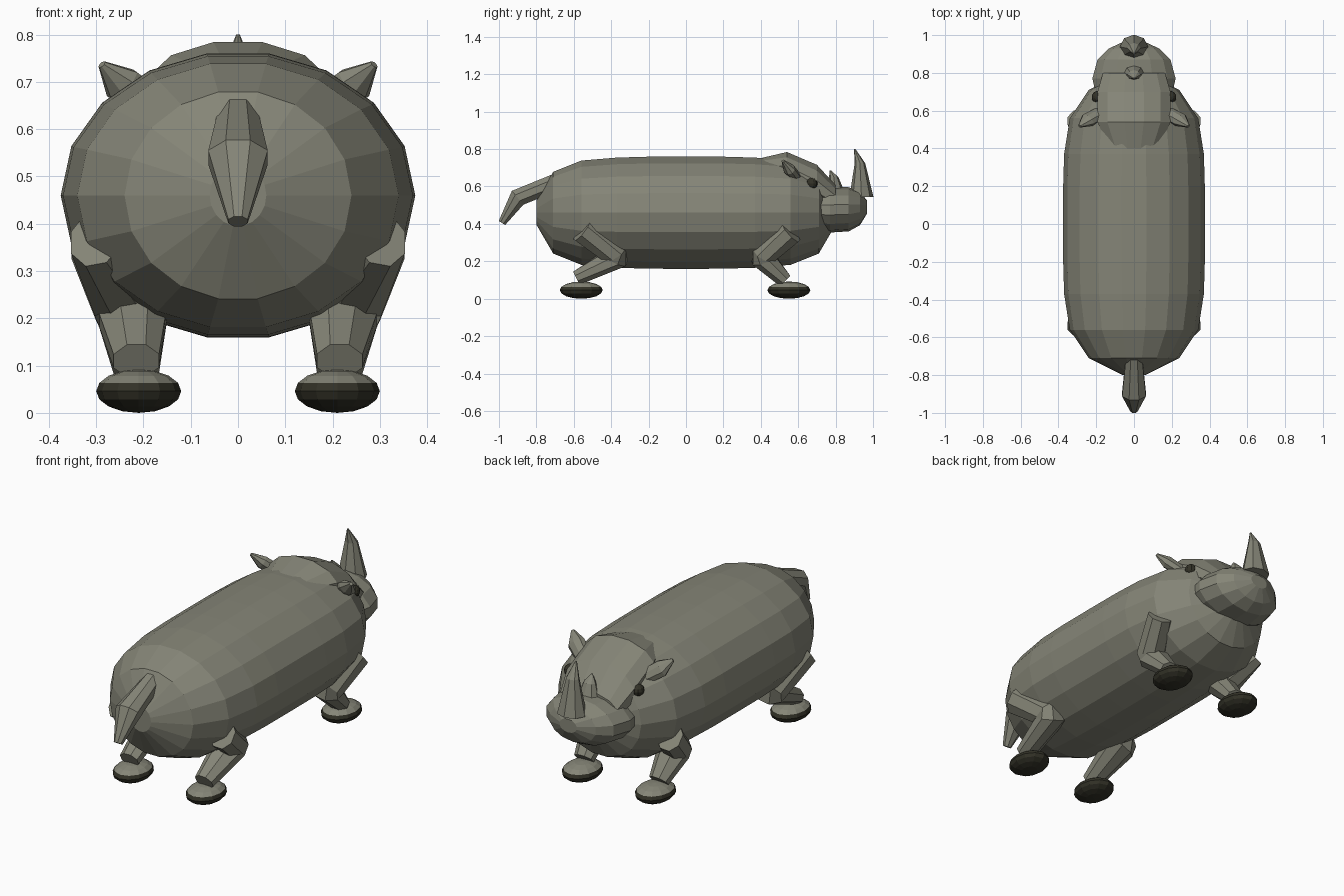
import bpy, bmesh
from math import cos, sin, tau
from mathutils import Vector

if "Cube" in bpy.data.objects:
    bpy.data.objects.remove(bpy.data.objects["Cube"])


def material(name, rgb):
    m = bpy.data.materials.new(name)
    m.use_nodes = True
    color = (*rgb, 1)
    m.diffuse_color = color
    bsdf = m.node_tree.nodes["Principled BSDF"]
    bsdf.inputs["Base Color"].default_value = color
    bsdf.inputs["Roughness"].default_value = 0.9
    return m


HIDE = material("grey hide", (0.235, 0.235, 0.185))
DARK = material("dark hoof", (0.032, 0.031, 0.02))


def finish(name, bm, mats):
    bmesh.ops.recalc_face_normals(bm, faces=bm.faces)
    me = bpy.data.meshes.new(name)
    bm.to_mesh(me)
    bm.free()
    for m in mats:
        me.materials.append(m)
    ob = bpy.data.objects.new(name, me)
    bpy.context.collection.objects.link(ob)
    return ob


def loft(name, rings, sides=8, axis=None, side=1, phase=0.0):
    """Skin elliptical rings (x, y, z, half width, half depth) along a path."""
    pts = [Vector((r[0] * side, r[1], r[2])) for r in rings]
    bm = bmesh.new()
    loops = []
    for i, r in enumerate(rings):
        t = Vector()
        if i > 0:
            t += (pts[i] - pts[i - 1]).normalized()
        if i < len(pts) - 1:
            t += (pts[i + 1] - pts[i]).normalized()
        t = Vector(axis) if axis else t.normalized()
        across = Vector((1, 0, 0))
        across = (across - t * across.dot(t)).normalized()
        up = across.cross(t)
        loop = []
        for k in range(sides):
            a = tau * (k + phase) / sides
            loop.append(bm.verts.new(pts[i] + across * cos(a) * r[3] + up * sin(a) * r[4]))
        loops.append(loop)
    for lo, hi in zip(loops, loops[1:]):
        for k in range(sides):
            n = (k + 1) % sides
            bm.faces.new((lo[k], lo[n], hi[n], hi[k]))
    bm.faces.new(loops[0])
    bm.faces.new(loops[-1])
    return finish(name, bm, [HIDE])


def ball(name, centre, radii, mats, u=12, v=8):
    bm = bmesh.new()
    bmesh.ops.create_uvsphere(bm, u_segments=u, v_segments=v, radius=1)
    for vert in bm.verts:
        vert.co = Vector(c + p * r for c, p, r in zip(centre, vert.co, radii))
    return finish(name, bm, mats)


# Barrel body, the same at both ends
half = [(0, 0.375, 0.305), (0.2, 0.375, 0.304), (0.37, 0.37, 0.299),
        (0.56, 0.34, 0.283), (0.71, 0.24, 0.222), (0.8, 0.06, 0.065)]
body = [(0, -y, 0.46, w, h) for y, w, h in half[:0:-1]]
body += [(0, y, 0.46, w, h) for y, w, h in half]
loft("body", body, 18, axis=(0, 1, 0))

# Forehead and muzzle
loft("forehead", [(0, 0.385, 0.70, 0.13, 0.05), (0, 0.54, 0.68, 0.2, 0.108),
                  (0, 0.7, 0.60, 0.2, 0.12), (0, 0.8, 0.53, 0.17, 0.08)],
     12, axis=(0, 1, 0), phase=0.5)
loft("muzzle", [(0, 0.62, 0.475, 0.15, 0.08), (0, 0.7, 0.475, 0.21, 0.112),
                (0, 0.77, 0.475, 0.226, 0.121), (0, 0.87, 0.478, 0.198, 0.118),
                (0, 0.93, 0.483, 0.135, 0.09), (0, 0.968, 0.49, 0.05, 0.035)],
     14, axis=(0, 1, 0), phase=0.5)

# Horns
loft("front_horn", [(0, 0.938, 0.545, 0.075, 0.064), (0, 0.93, 0.725, 0.034, 0.028),
                    (0, 0.902, 0.8, 0.004, 0.004)], 8, axis=(0, 0, 1))
loft("rear_horn", [(0, 0.8, 0.575, 0.058, 0.046), (0, 0.79, 0.65, 0.032, 0.025),
                   (0, 0.772, 0.685, 0.004, 0.004)], 8, axis=(0, 0, 1))

# Tail
loft("tail", [(0, -0.69, 0.625, 0.045, 0.05), (0, -0.9, 0.54, 0.068, 0.052),
              (0, -0.984, 0.405, 0.022, 0.022)], 8, phase=0.5)

# Limbs, ears and eyes on both sides
for label, s in (("left", 1), ("right", -1)):
    loft(label + "_hind_leg", [(0.3, -0.555, 0.37, 0.06, 0.075),
                               (0.235, -0.385, 0.245, 0.08, 0.075),
                               (0.22, -0.38, 0.215, 0.083, 0.075),
                               (0.215, -0.585, 0.11, 0.052, 0.042)],
         8, side=s, phase=0.5)
    loft(label + "_front_leg", [(0.3, 0.56, 0.36, 0.06, 0.075),
                                (0.235, 0.42, 0.24, 0.08, 0.07),
                                (0.22, 0.415, 0.21, 0.083, 0.07),
                                (0.215, 0.53, 0.095, 0.052, 0.042)],
         8, side=s, phase=0.5)
    for end, y in (("hind", -0.56), ("front", 0.55)):
        foot = ball(f"{label}_{end}_foot", (0.21 * s, y, 0.046),
                    (0.09, 0.115, 0.046), [DARK, HIDE])
        for f in foot.data.polygons:
            f.material_index = int(f.center.z > 0.07)
    loft(label + "_ear", [(0.18, 0.585, 0.65, 0.04, 0.03),
                          (0.245, 0.55, 0.695, 0.045, 0.032),
                          (0.288, 0.518, 0.737, 0.009, 0.008)], 8, side=s)
    ball(label + "_eye", (0.195 * s, 0.672, 0.615), (0.03, 0.032, 0.03), [DARK], 10, 6)
